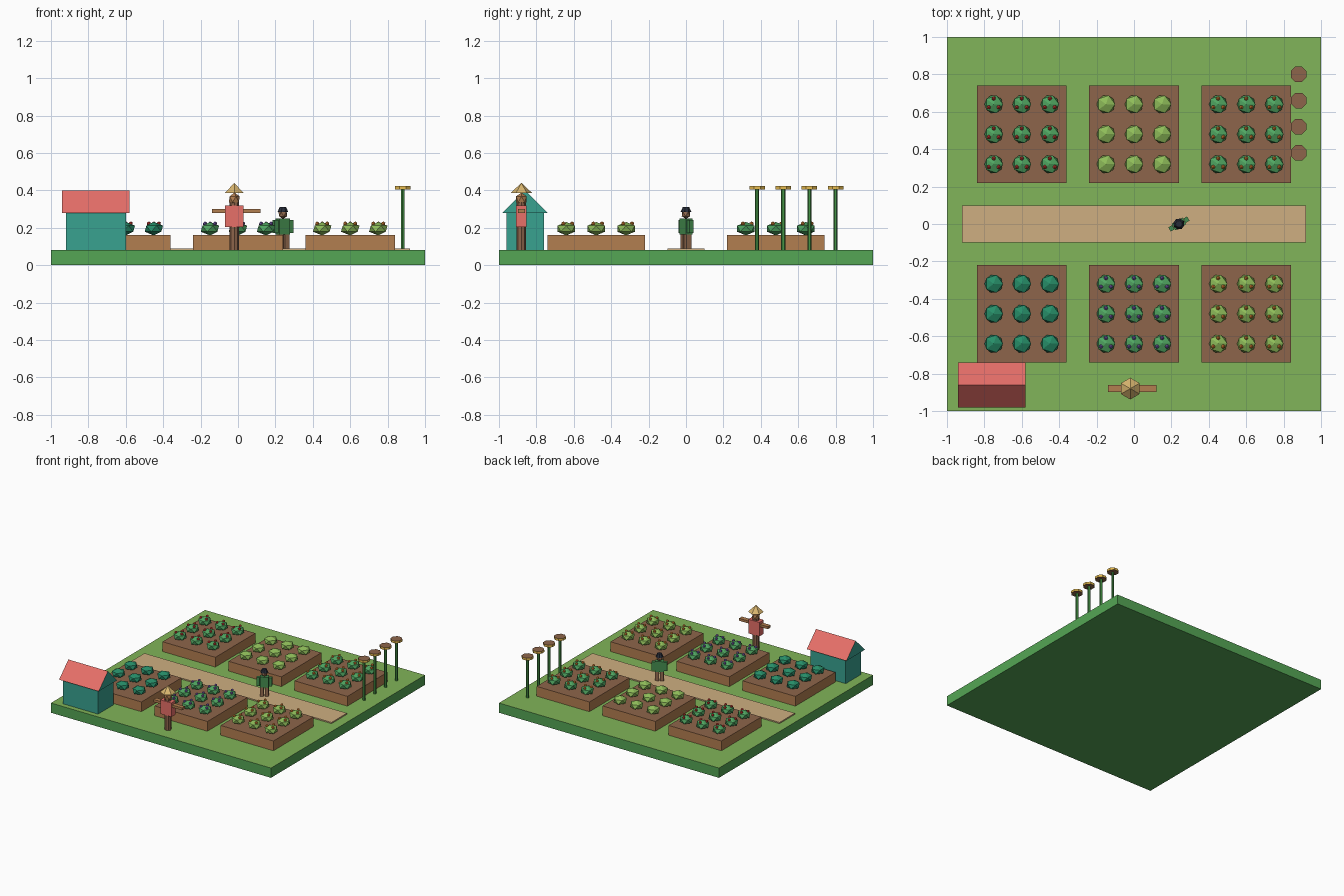
import bpy, bmesh
from math import radians, cos, sin, pi
from mathutils import Matrix, Vector

if "Cube" in bpy.data.objects:
    bpy.data.objects.remove(bpy.data.objects["Cube"])


def mat(name, r, g, b):
    m = bpy.data.materials.new(name)
    m.diffuse_color = (r, g, b, 1)
    m.use_nodes = True
    m.node_tree.nodes["Principled BSDF"].inputs["Base Color"].default_value = m.diffuse_color
    return m


GRASS = mat("grass", 0.22, 0.46, 0.10)
TURF = mat("turf_side", 0.09, 0.38, 0.09)
WOOD = mat("wood", 0.45, 0.21, 0.08)
SOIL = mat("soil", 0.27, 0.13, 0.07)
SAND = mat("sand", 0.62, 0.43, 0.22)
TEAL = mat("teal", 0.04, 0.36, 0.28)
RED = mat("roof_red", 0.80, 0.16, 0.14)
STRAW = mat("straw", 0.70, 0.47, 0.16)
STEM = mat("stem", 0.06, 0.30, 0.06)
YELLOW = mat("petal", 0.80, 0.50, 0.08)
SKIN = mat("skin", 0.30, 0.15, 0.08)
COAT = mat("coat", 0.06, 0.27, 0.08)
DARK = mat("dark", 0.02, 0.025, 0.04)
LEAF = mat("leaf", 0.08, 0.38, 0.12)
LIME = mat("lime", 0.27, 0.50, 0.10)
KALE = mat("kale", 0.02, 0.27, 0.14)
TOMATO = mat("tomato", 0.70, 0.05, 0.04)
ORANGE = mat("orange", 0.80, 0.25, 0.04)
PURPLE = mat("purple", 0.22, 0.12, 0.50)


def finish(name, bm, mats):
    me = bpy.data.meshes.new(name)
    bm.to_mesh(me)
    bm.free()
    for m in mats:
        me.materials.append(m)
    ob = bpy.data.objects.new(name, me)
    bpy.context.collection.objects.link(ob)
    return ob


def paint_caps(bm, top_only):
    bm.normal_update()
    for f in bm.faces:
        z = f.normal.z if top_only else abs(f.normal.z)
        if z > 0.9:
            f.material_index = 1


def box(name, x0, x1, y0, y1, z0, z1, side, top=None):
    bm = bmesh.new()
    bmesh.ops.create_cube(bm, size=1, matrix=Matrix.LocRotScale(
        Vector(((x0 + x1) / 2, (y0 + y1) / 2, (z0 + z1) / 2)), None,
        Vector((x1 - x0, y1 - y0, z1 - z0))))
    if top:
        paint_caps(bm, True)
    return finish(name, bm, [side, top] if top else [side])


def cone(name, x, y, z0, z1, r0, r1, n, side, cap=None, turn=0):
    bm = bmesh.new()
    bmesh.ops.create_cone(bm, cap_ends=True, segments=n, radius1=r0, radius2=r1,
                          depth=z1 - z0, matrix=Matrix.Translation((x, y, (z0 + z1) / 2))
                          @ Matrix.Rotation(turn, 4, 'Z'))
    if cap:
        paint_caps(bm, False)
    return finish(name, bm, [side, cap] if cap else [side])


def ball(bm, x, y, z, r, rz, index=0):
    old = set(bm.faces)
    bmesh.ops.create_icosphere(bm, subdivisions=1, radius=1, matrix=Matrix.LocRotScale(
        Vector((x, y, z)), None, Vector((r, r, rz))))
    for f in bm.faces:
        if f not in old:
            f.material_index = index


# Ground slab and path
box("ground", -1, 1, -1, 1, 0, 0.08, TURF, GRASS)
box("path", -0.92, 0.92, -0.1, 0.1, 0.08, 0.09, SAND)

# Six raised beds, each with nine plants and optional fruit
crops = {(-0.6, 1): (LEAF, TOMATO), (0, 1): (LIME, None), (0.6, 1): (LEAF, ORANGE),
         (-0.6, -1): (KALE, None), (0, -1): (LEAF, PURPLE), (0.6, -1): (LIME, ORANGE)}
for (cx, s), (leaf, fruit) in crops.items():
    cy = 0.48 * s
    box("bed", cx - 0.24, cx + 0.24, cy - 0.26, cy + 0.26, 0.08, 0.16, WOOD, SOIL)
    bm = bmesh.new()
    for i in (-1, 0, 1):
        for j in (-1, 0, 1):
            x, y = cx + 0.15 * i, cy + 0.16 * j
            ball(bm, x, y, 0.195, 0.055, 0.036)
            for k in range(3 if fruit else 0):
                a = pi / 2 + k * 2 * pi / 3
                ball(bm, x + 0.031 * cos(a), y + 0.031 * sin(a), 0.222, 0.012, 0.012, 1)
    finish("plants", bm, [leaf, fruit] if fruit else [leaf])

# Shed with gabled roof
box("shed_walls", -0.92, -0.6, -0.96, -0.76, 0.08, 0.28, TEAL)
bm = bmesh.new()
ends = [[bm.verts.new((x, y, z)) for y, z in ((-0.98, 0.28), (-0.74, 0.28), (-0.86, 0.40))]
        for x in (-0.94, -0.58)]
a, b = ends
bm.faces.new(a)
bm.faces.new(b)
for i in range(3):
    f = bm.faces.new((a[i], a[(i + 1) % 3], b[(i + 1) % 3], b[i]))
    f.material_index = 1 if i else 0
bmesh.ops.recalc_face_normals(bm, faces=bm.faces)
finish("shed_roof", bm, [TEAL, RED])

# Scarecrow
sx, sy = -0.02, -0.88
cone("scarecrow_post", sx, sy, 0.08, 0.34, 0.025, 0.025, 8, SOIL)
box("scarecrow_arms", -0.14, 0.12, sy - 0.018, sy + 0.018, 0.28, 0.30, WOOD)
box("scarecrow_shirt", sx - 0.05, sx + 0.05, sy - 0.028, sy + 0.028, 0.205, 0.32, RED)
bm = bmesh.new()
ball(bm, sx, sy, 0.352, 0.033, 0.036)
finish("scarecrow_head", bm, [WOOD])
cone("scarecrow_hat", sx, sy, 0.385, 0.44, 0.058, 0, 6, STRAW, turn=pi / 6 * 0)

# Sunflower row
for i in range(4):
    y = 0.38 + 0.14 * i
    cone("sunflower_stem", 0.88, y, 0.08, 0.41, 0.011, 0.011, 6, STEM)
    cone("sunflower_head", 0.88, y, 0.405, 0.424, 0.045, 0.045, 8, YELLOW, SOIL, pi / 8)

# Gardener, built at the origin then turned on the path
parts = [box("gardener_torso", -0.033, 0.033, -0.02, 0.02, 0.165, 0.25, COAT)]
for s in (-1, 1):
    parts.append(box("gardener_leg", s * 0.018 - 0.014, s * 0.018 + 0.014,
                     -0.015, 0.015, 0.09, 0.168, SKIN))
    arm = [s * 0.034, s * 0.058]
    parts.append(box("gardener_arm", min(arm), max(arm), -0.013, 0.013, 0.172, 0.242, COAT))
bm = bmesh.new()
ball(bm, 0, 0, 0.273, 0.026, 0.026)
parts.append(finish("gardener_head", bm, [SKIN]))
parts.append(cone("gardener_cap", 0, 0, 0.284, 0.31, 0.03, 0.018, 8, DARK))
for p in parts:
    p.matrix_world = Matrix.Translation((0.24, 0, 0)) @ Matrix.Rotation(radians(30), 4, 'Z')
